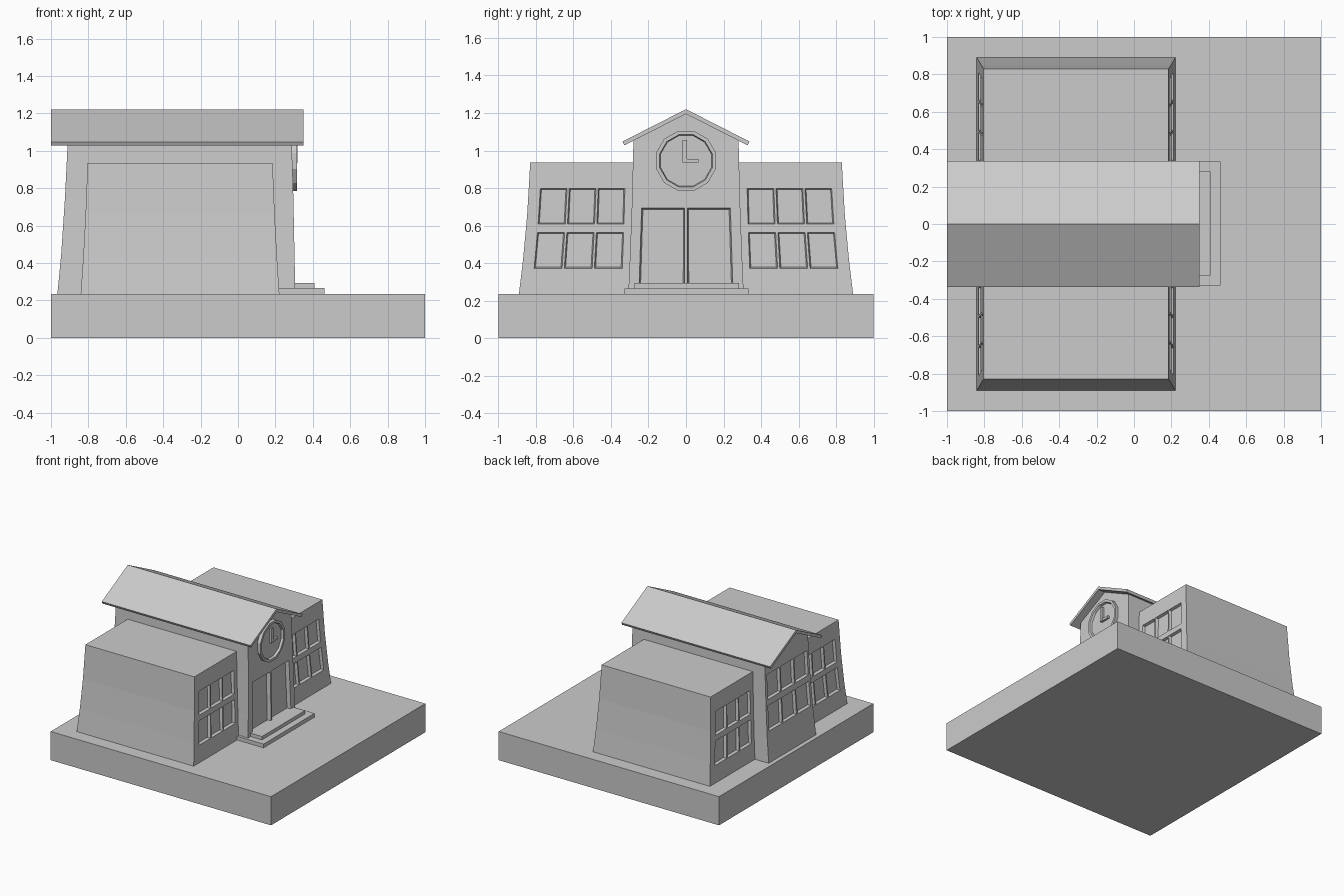
import bpy, bmesh, math
from mathutils import Matrix, Vector

cube = bpy.data.objects.get("Cube")
if cube:
    bpy.data.objects.remove(cube, do_unlink=True)

GREY = (0.6, 0.6, 0.6, 1)
mat = bpy.data.materials.new("plain grey")
mat.use_nodes = True
mat.diffuse_color = GREY
mat.node_tree.nodes["Principled BSDF"].inputs["Base Color"].default_value = GREY


def finish(name, bm):
    bmesh.ops.recalc_face_normals(bm, faces=bm.faces)
    me = bpy.data.meshes.new(name)
    bm.to_mesh(me)
    bm.free()
    me.materials.append(mat)
    ob = bpy.data.objects.new(name, me)
    bpy.context.collection.objects.link(ob)
    return ob


def add_hexa(bm, lower, upper):
    """Closed block between two rings of points."""
    a = [bm.verts.new(p) for p in lower]
    b = [bm.verts.new(p) for p in upper]
    n = len(a)
    bm.faces.new(a)
    bm.faces.new(b)
    for i in range(n):
        j = (i + 1) % n
        bm.faces.new((a[i], a[j], b[j], b[i]))


def rect(x0, x1, y0, y1, z):
    return [(x0, y0, z), (x1, y0, z), (x1, y1, z), (x0, y1, z)]


def box(name, x0, x1, y0, y1, z0, z1):
    bm = bmesh.new()
    add_hexa(bm, rect(x0, x1, y0, y1, z0), rect(x0, x1, y0, y1, z1))
    return finish(name, bm)


# Flared bodies are lists of levels: z, back x, front x, half width
WING = [(0.22, -0.842, 0.222, 0.892), (0.42, -0.828, 0.209, 0.868),
        (0.66, -0.815, 0.196, 0.846), (0.935, -0.804, 0.185, 0.83)]
HALL = [(0.22, -0.967, 0.307, 0.308), (0.45, -0.945, 0.302, 0.298),
        (0.75, -0.925, 0.296, 0.287), (1.055, -0.91, 0.287, 0.28)]


def at(levels, z):
    for p, q in zip(levels, levels[1:]):
        if z <= q[0]:
            t = (z - p[0]) / (q[0] - p[0])
            return [a + (b - a) * t for a, b in zip(p, q)]
    return levels[-1]


def body(name, levels, ridge=None):
    bm = bmesh.new()
    rings = [[bm.verts.new(p) for p in rect(x0, x1, -w, w, z)] for z, x0, x1, w in levels]
    bm.faces.new(rings[0])
    for a, b in zip(rings, rings[1:]):
        for i in range(4):
            j = (i + 1) % 4
            bm.faces.new((a[i], a[j], b[j], b[i]))
    t = rings[-1]
    if ridge:
        back = bm.verts.new((t[0].co.x, 0, ridge))
        front = bm.verts.new((t[1].co.x, 0, ridge))
        bm.faces.new((t[0], t[1], front, back))
        bm.faces.new((t[2], t[3], back, front))
        bm.faces.new((t[1], t[2], front))
        bm.faces.new((t[3], t[0], back))
    else:
        bm.faces.new(t)
    return finish(name, bm)


def recess(bm, levels, side, y0, y1, z0, z1, depth, bevel=0.006):
    """Cutter that follows the leaning wall; side is 1 for front, -1 for back."""
    def ring(offset, m):
        pts = []
        for y, z in ((y0 + m, z0 + m), (y1 - m, z0 + m), (y1 - m, z1 - m), (y0 + m, z1 - m)):
            lv = at(levels, z)
            flare = lv[3] / at(levels, 0.7)[3]
            pts.append((lv[2 if side > 0 else 1] + side * offset, y * flare, z))
        return pts
    add_hexa(bm, ring(-depth, bevel), ring(0.02, -bevel))


def cut(ob, bm):
    cutter = finish("cutter", bm)
    mod = ob.modifiers.new("recesses", 'BOOLEAN')
    mod.operation = 'DIFFERENCE'
    mod.solver = 'EXACT'
    mod.object = cutter
    bpy.context.view_layer.update()
    me = bpy.data.meshes.new_from_object(ob.evaluated_get(bpy.context.evaluated_depsgraph_get()))
    ob.modifiers.clear()
    ob.data = me
    bpy.data.objects.remove(cutter, do_unlink=True)


# Ground slab
box("ground_slab", -1, 1, -1, 1, 0, 0.235)

# Wings with six-pane windows on front and back
wings = body("wings", WING)
bm = bmesh.new()
for side in (-1, 1):
    for sy in (-1, 1):
        for c in range(3):
            a = 0.328 + c * 0.155
            y0, y1 = sorted((sy * a, sy * (a + 0.143)))
            for z0, z1 in ((0.373, 0.563), (0.608, 0.797)):
                recess(bm, WING, side, y0, y1, z0, z1, 0.022)
cut(wings, bm)

# Central hall with double door in front and windows behind
hall = body("central_hall", HALL, 1.197)
bm = bmesh.new()
for y0, y1 in ((-0.235, -0.008), (0.008, 0.235)):
    recess(bm, HALL, 1, y0, y1, 0.285, 0.692, 0.03)
for c in (-1, 0, 1):
    for z0, z1 in ((0.48, 0.68), (0.73, 0.93)):
        recess(bm, HALL, -1, c * 0.18 - 0.083, c * 0.18 + 0.083, z0, z1, 0.022)
cut(hall, bm)

# Gabled roof
bm = bmesh.new()
section = [(-0.338, 1.048), (0, 1.22), (0.338, 1.048), (0.328, 1.028), (0, 1.195), (-0.328, 1.028)]
add_hexa(bm, [(-1, y, z) for y, z in section], [(0.35, y, z) for y, z in section])
finish("roof", bm)

# Clock: twelve-sided rim with a sunken face
CZ = 0.945


def ring12(r, x):
    return [(x, r * math.sin(math.tau * (i + 0.5) / 12), CZ + r * math.cos(math.tau * (i + 0.5) / 12))
            for i in range(12)]


bm = bmesh.new()
loops = [[bm.verts.new(p) for p in ring12(r, x)]
         for r, x in ((0.165, 0.27), (0.165, 0.315), (0.145, 0.315), (0.14, 0.297))]
bm.faces.new(loops[0])
bm.faces.new(loops[-1])
for a, b in zip(loops, loops[1:]):
    for i in range(12):
        j = (i + 1) % 12
        bm.faces.new((a[i], a[j], b[j], b[i]))
finish("clock", bm)
box("minute_hand", 0.29, 0.318, -0.018, 0.004, 0.935, 1.055)
box("hour_hand", 0.29, 0.314, -0.018, 0.066, 0.935, 0.955)

# Entrance steps
box("lower_step", 0.2, 0.462, -0.328, 0.333, 0.23, 0.266)
box("upper_step", 0.2, 0.41, -0.275, 0.282, 0.26, 0.294)
